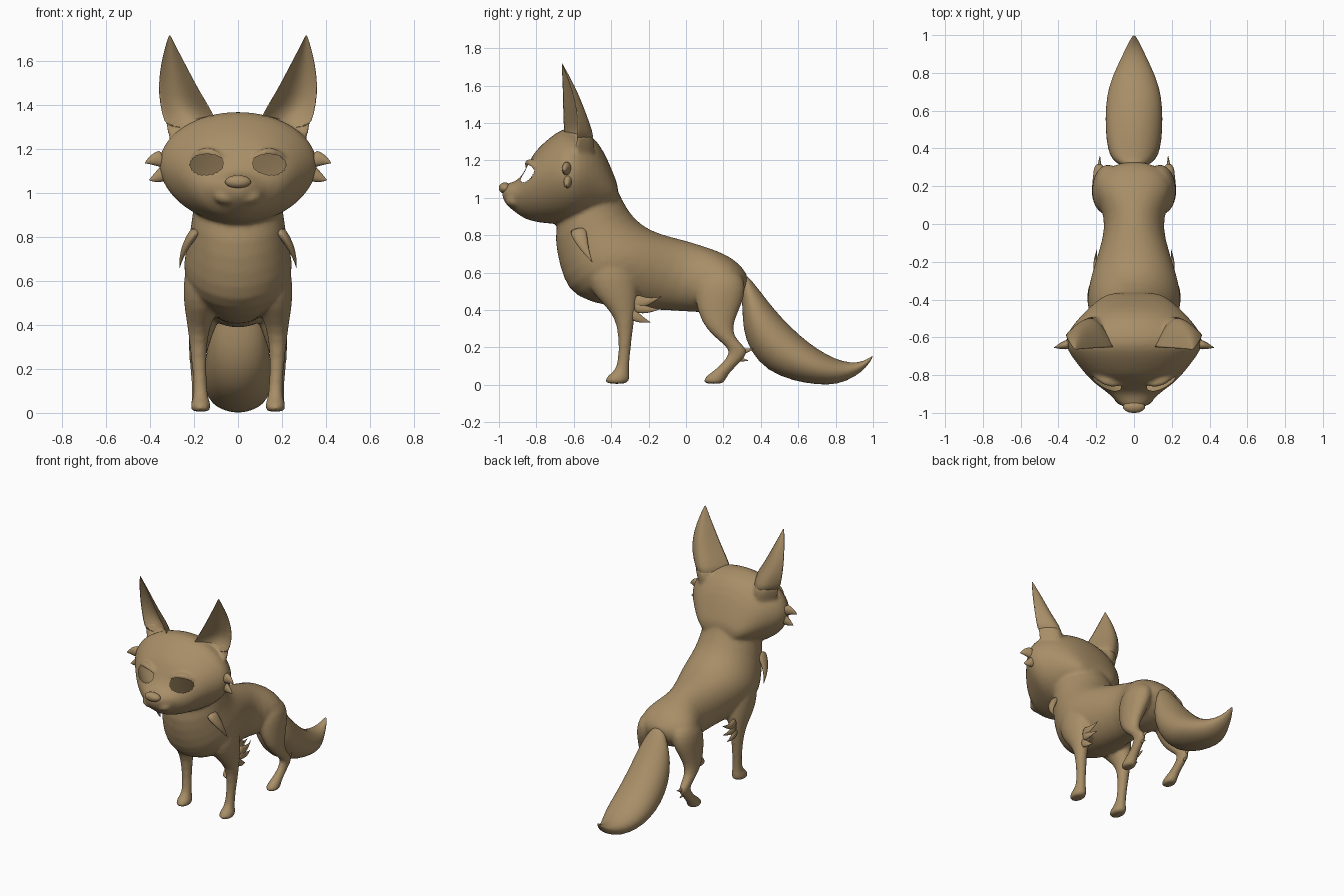
import bpy, bmesh, math
from mathutils import Vector as V

if "Cube" in bpy.data.objects:
    bpy.data.objects.remove(bpy.data.objects["Cube"])

fur = bpy.data.materials.new("tan_fur")
fur.diffuse_color = (0.39, 0.27, 0.135, 1)
fur.use_nodes = True
fur.node_tree.nodes["Principled BSDF"].inputs["Base Color"].default_value = fur.diffuse_color


def make(name, loops, level=1):
    """Skin a list of equal point loops into a closed tube."""
    bm = bmesh.new()
    vs = [[bm.verts.new(p) for p in loop] for loop in loops]
    n = len(vs[0])
    for a, b in zip(vs, vs[1:]):
        for i in range(n):
            j = (i + 1) % n
            bm.faces.new((a[i], a[j], b[j], b[i]))
    bm.faces.new(vs[0])
    bm.faces.new(vs[-1])
    bmesh.ops.recalc_face_normals(bm, faces=bm.faces)
    for f in bm.faces:
        f.smooth = True
    me = bpy.data.meshes.new(name)
    bm.to_mesh(me)
    bm.free()
    me.materials.append(fur)
    ob = bpy.data.objects.new(name, me)
    bpy.context.collection.objects.link(ob)
    m = ob.modifiers.new("round", 'SUBSURF')
    m.levels = m.render_levels = level
    return ob


def ring(c, u, up, down=None, n=24, q=1.0):
    """Oval loop; up and down may differ, q > 1 sharpens the lower half."""
    c, u, up = V(c), V(u), V(up)
    down = -up if down is None else V(down)
    out = []
    for i in range(n):
        a = 2 * math.pi * i / n
        s, k = math.sin(a), math.cos(a)
        out.append(c + u * k + (up * s if s > 0 else down * abs(s) ** q))
    return out


def spine(rows):
    """Rows of top y, top z, bottom y, bottom z, half width."""
    loops = []
    for ty, tz, by, bz, w in rows:
        t, b = V((0, ty, tz)), V((0, by, bz))
        loops.append(ring((t + b) / 2, (w, 0, 0), (t - b) / 2))
    return loops


def ball(name, c, r):
    loops = []
    for i in range(1, 12):
        a = math.pi * i / 12
        s = math.sin(a)
        loops.append(ring((c[0], c[1] - r[1] * math.cos(a), c[2]),
                          (r[0] * s, 0, 0), (0, 0, r[2] * s)))
    return make(name, loops)


def tuft(name, base, tip, u, v, bend=(0, 0, 0)):
    """Tapering pointed lock of fur."""
    b, t = V(base), V(tip)
    loops = []
    for k in (0, .25, .5, .75, .92, 1):
        c = b.lerp(t, k) + V(bend) * math.sin(math.pi * k)
        w = max(1 - k ** 1.3, .03)
        loops.append(ring(c, V(u) * w, V(v) * w, n=10))
    return make(name, loops)


def side(s, p):
    return (s * p[0], p[1], p[2])


def ear(name, s, rows):
    """Cupped blade: rows of z, inner x, outer x, inner y, outer y, depth."""
    loops = []
    for z, xi, xo, yi, yo, d in rows:
        dip = .72 * min(1, max(0, (z - 1.26) / .1))
        back = [(k / 9, 1) for k in range(10)]
        front = [(k / 9, dip) for k in range(8, 0, -1)]
        loops.append([(s * (xi + (xo - xi) * t),
                       yi + (yo - yi) * t + d * f * math.sin(math.pi * t), z)
                      for t, f in back + front])
    return make(name, loops)


# Torso with neck
body = make("body", spine([
    (-.42, 1.17, -.64, .97, .18), (-.365, 1.04, -.705, .85, .205),
    (-.308, .925, -.695, .71, .218), (-.24, .857, -.655, .56, .245),
    (-.17, .82, -.60, .47, .252), (-.10, .797, -.41, .41, .218),
    (0, .772, -.15, .40, .162), (.08, .747, 0, .392, .155),
    (.17, .717, .12, .382, .205), (.25, .678, .22, .41, .205),
    (.31, .62, .29, .46, .14), (.335, .57, .32, .51, .05)]))
parts = [body]

# Legs: rows of z, y, half depth, x, half width
FRONT = [(.74, -.40, .10, .13, .08), (.66, -.40, .13, .145, .095),
         (.56, -.395, .14, .155, .097), (.47, -.37, .115, .168, .075),
         (.40, -.338, .07, .178, .053), (.32, -.323, .042, .182, .04),
         (.18, -.328, .031, .175, .031), (.08, -.338, .032, .17, .031),
         (.05, -.36, .06, .17, .043), (.022, -.37, .067, .17, .048),
         (.004, -.37, .055, .17, .04)]
HIND = [(.62, .19, .09, .11, .07), (.55, .185, .135, .132, .085),
        (.47, .18, .135, .145, .078), (.38, .17, .105, .165, .058),
        (.30, .175, .07, .18, .045), (.24, .22, .05, .185, .036),
        (.19, .285, .05, .185, .031), (.15, .27, .05, .183, .029),
        (.10, .225, .043, .18, .029), (.05, .165, .057, .175, .037),
        (.022, .15, .06, .172, .044), (.004, .15, .05, .172, .037)]
for s in (-1, 1):
    for name, rows in (("front_leg", FRONT), ("hind_leg", HIND)):
        parts.append(make(name, [ring((s * x, y, z), (rx, 0, 0), (0, ry, 0))
                                 for z, y, ry, x, rx in rows]))

# Head: rows of y, half width, widest z, top z, bottom z
HEAD = [(-.985, .035, 1.03, 1.06, .995), (-.95, .085, 1.02, 1.08, .95),
        (-.90, .13, 1.02, 1.09, .912), (-.86, .19, 1.04, 1.145, .885),
        (-.82, .237, 1.07, 1.235, .873), (-.77, .28, 1.10, 1.288, .863),
        (-.70, .335, 1.12, 1.347, .857), (-.64, .372, 1.13, 1.38, .857),
        (-.57, .355, 1.13, 1.367, .864), (-.50, .297, 1.12, 1.335, .88),
        (-.44, .238, 1.08, 1.255, .90), (-.39, .178, 1.04, 1.135, .93),
        (-.36, .12, 1.02, 1.06, .96)]
parts.append(make("head", [
    ring((0, y, m), (w, 0, 0), (0, 0, t - m), (0, 0, b - m), q=1.12)
    for y, w, m, t, b in HEAD]))

# Ear blades; their lowest rows also form roots in the skin
EAR = [(1.12, .12, .26, -.60, -.57, .06), (1.20, .09, .31, -.63, -.59, .115),
       (1.29, .08, .335, -.655, -.595, .14), (1.36, .10, .355, -.668, -.59, .128),
       (1.45, .16, .37, -.668, -.587, .092), (1.55, .215, .363, -.666, -.607, .062),
       (1.64, .265, .342, -.665, -.635, .032), (1.70, .298, .322, -.665, -.657, .009),
       (1.72, .308, .314, -.665, -.663, .002)]

# Brows, lips and ear roots
for s in (-1, 1):
    loops = []
    for k in range(9):
        t = k / 8
        r = .009 + .013 * math.sin(math.pi * t)
        loops.append(ring((s * (.065 + .155 * t), -.85 + .05 * t * t,
                           1.162 + .027 * math.sin(math.pi * t)),
                          (0, r, 0), (0, 0, r), n=10))
    parts.append(make("brow", loops))
    parts.append(ball("lip", (s * .045, -.915, .985), (.066, .05, .04)))
    parts.append(ear("ear_root", s, EAR[:4]))

# Fuse into one soft skin
bpy.ops.object.select_all(action='DESELECT')
for ob in parts:
    ob.select_set(True)
bpy.context.view_layer.objects.active = body
bpy.ops.object.convert(target='MESH')
bpy.ops.object.join()
m = body.modifiers.new("fuse", 'REMESH')
m.mode, m.voxel_size, m.use_smooth_shade = 'VOXEL', .011, True
m = body.modifiers.new("soften", 'SMOOTH')
m.factor, m.iterations = .5, 6

# Eye openings: cut, then drop the walls of the cut so the head stays hollow
EYE = (.14, -.835, 1.13), (.077, .11, .05)
cutters = []
for s in (-1, 1):
    c = ball("eye_cutter", side(s, EYE[0]), EYE[1])
    c.hide_render = True
    b = body.modifiers.new("eye_opening", 'BOOLEAN')
    b.operation, b.object = 'DIFFERENCE', c
    cutters.append(c)
bpy.ops.object.select_all(action='DESELECT')
body.select_set(True)
bpy.context.view_layer.objects.active = body
bpy.ops.object.convert(target='MESH')
bm = bmesh.new()
bm.from_mesh(body.data)
walls = []
for f in bm.faces:
    c = f.calc_center_median()
    d = V((abs(c.x), c.y, c.z)) - V(EYE[0])
    if sum((d[i] / EYE[1][i]) ** 2 for i in range(3)) < 1.0:
        walls.append(f)
bmesh.ops.delete(bm, geom=walls, context='FACES')
bm.to_mesh(body.data)
bm.free()
for c in cutters:
    bpy.data.objects.remove(c)

# Tail
make("tail", spine([
    (.31, .60, .29, .53, .04), (.35, .56, .303, .42, .085),
    (.40, .497, .303, .30, .12), (.47, .405, .34, .18, .142),
    (.56, .308, .435, .072, .152), (.66, .22, .575, .02, .152),
    (.75, .162, .70, .0, .137), (.84, .122, .81, .0, .095),
    (.92, .117, .905, .043, .052), (.97, .137, .968, .095, .025),
    (1.0, .158, 1.0, .15, .005)]))

# Nose
ball("nose", (0, -.968, 1.052), (.06, .033, .031))

# Ears and tufts: base, tip, two half widths, bend
for s in (-1, 1):
    ear("ear", s, EAR[2:])
    for name, base, tip, u, v, bend in (
            ("cheek_tuft", (.335, -.635, 1.155), (.425, -.655, 1.137),
             (0, .03, 0), (.012, 0, .045), (.006, 0, .006)),
            ("cheek_tuft", (.325, -.63, 1.10), (.405, -.64, 1.06),
             (0, .028, 0), (.012, 0, .04), (.006, 0, -.008)),
            ("shoulder_tuft", (.185, -.58, .84), (.267, -.50, .655),
             (0, .05, .01), (.025, 0, .01), (.018, -.012, 0)),
            ("elbow_tuft", (.195, -.28, .45), (.195, -.13, .475),
             (.018, 0, 0), (0, .01, .04), (.01, 0, -.02)),
            ("elbow_tuft", (.195, -.28, .42), (.195, -.14, .405),
             (.018, 0, 0), (0, 0, .035), (.01, 0, -.01)),
            ("elbow_tuft", (.19, -.30, .39), (.19, -.19, .335),
             (.018, 0, 0), (0, .01, .035), (.008, 0, -.01)),
            ("hock_tuft", (.185, .28, .18), (.18, .365, .195),
             (.014, 0, 0), (0, 0, .022), (0, 0, -.006)),
            ("hock_tuft", (.183, .26, .15), (.18, .335, .13),
             (.014, 0, 0), (0, 0, .02), (0, 0, -.004))):
        tuft(name, side(s, base), side(s, tip), u, side(s, v), side(s, bend))
